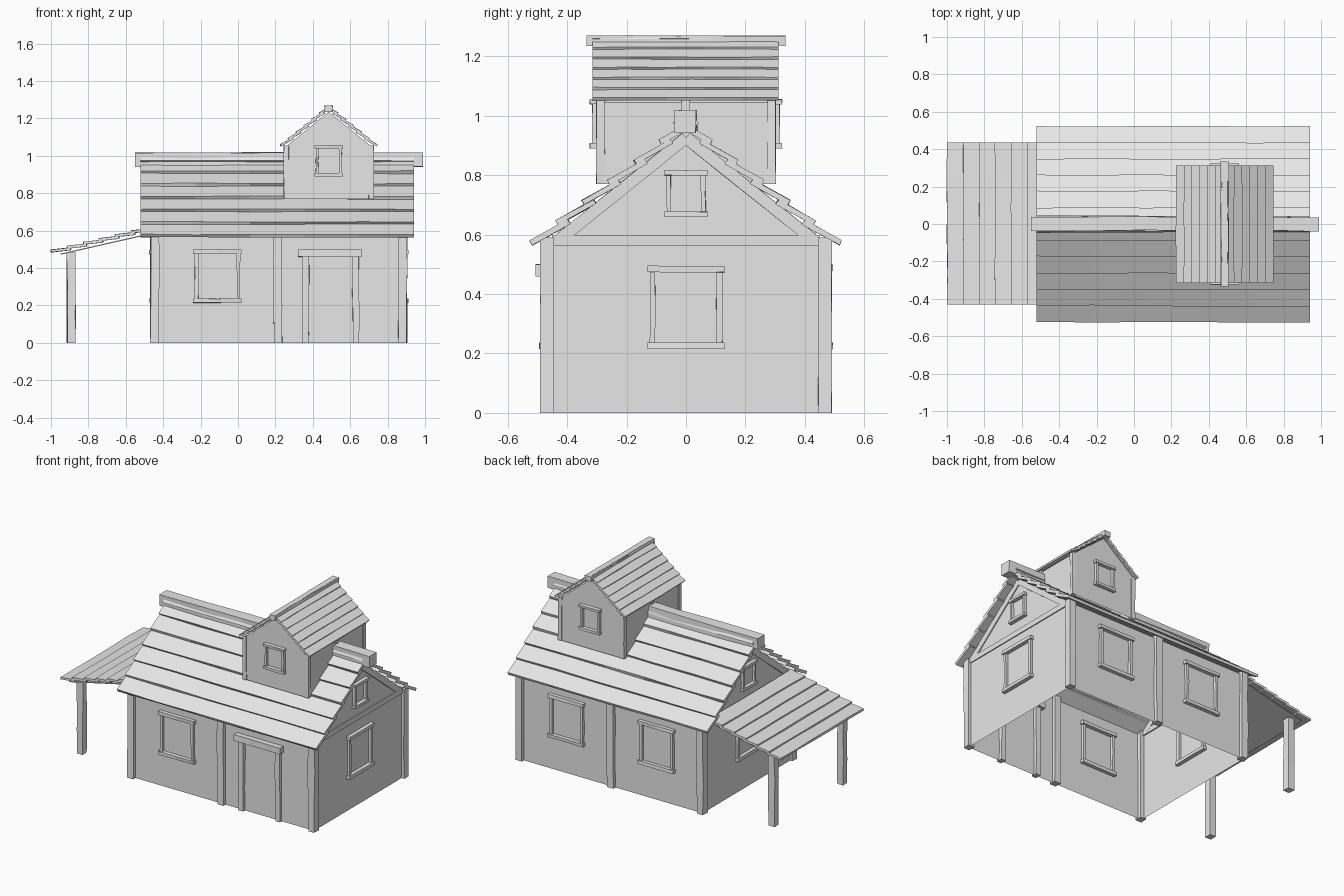
import bpy, bmesh, random
from mathutils import Vector

random.seed(4)
old = bpy.data.objects.get("Cube")
if old:
    bpy.data.objects.remove(old)

grey = bpy.data.materials.new("plain_grey")
grey.use_nodes = True
grey.diffuse_color = (0.8, 0.8, 0.8, 1)
grey.node_tree.nodes["Principled BSDF"].inputs["Base Color"].default_value = (0.8, 0.8, 0.8, 1)


def finish(name, bm):
    bmesh.ops.recalc_face_normals(bm, faces=bm.faces)
    mesh = bpy.data.meshes.new(name)
    bm.to_mesh(mesh)
    bm.free()
    mesh.materials.append(grey)
    obj = bpy.data.objects.new(name, mesh)
    bpy.context.collection.objects.link(obj)
    return obj


def beam(name, a, b, width, height, up=(0, 0, 1), segs=3, wobble=0.003):
    """Slightly uneven timber from a to b; height is measured along up."""
    a, b, up = Vector(a), Vector(b), Vector(up).normalized()
    side = up.cross(b - a).normalized()
    bm = bmesh.new()
    rings = []
    for i in range(segs + 1):
        mid = a.lerp(b, i / segs)
        ring = []
        for s, u in ((-1, -1), (1, -1), (1, 1), (-1, 1)):
            p = mid + side * (s * width / 2 + random.uniform(-wobble, wobble))
            p += up * (u * height / 2 + random.uniform(-wobble, wobble) * 0.4)
            ring.append(bm.verts.new(p))
        rings.append(ring)
    for r, q in zip(rings, rings[1:]):
        for k in range(4):
            bm.faces.new((r[k], r[(k + 1) % 4], q[(k + 1) % 4], q[k]))
    bm.faces.new(rings[0])
    bm.faces.new(rings[-1])
    return finish(name, bm)


def gabled_shell(name, place, t0, t1, half, base, eave, apex):
    """Thin gabled walls, open underneath."""
    outline = [(-half, base), (-half, eave), (0, apex), (half, eave), (half, base)]
    bm = bmesh.new()
    ends = [[bm.verts.new(place(t, u, z)) for u, z in outline] for t in (t0, t1)]
    for e in ends:
        bm.faces.new(e)
    for k in range(4):
        bm.faces.new((ends[0][k], ends[0][k + 1], ends[1][k + 1], ends[1][k]))
    return finish(name, bm)


def planks(name, place, t0, t1, start, step, size, thick, n=6, wobble=0.003):
    """Overlapping boards climbing a slope."""
    up = Vector(place(0, -size[1], size[0])) - Vector(place(0, 0, 0))
    for i in range(n):
        u = start[0] + step[0] * i + size[0] / 2
        z = start[1] + step[1] * i + size[1] / 2
        beam(f"{name}_{i + 1}", place(t0, u, z), place(t1, u, z),
             Vector(size).length, thick, up, 5, wobble)


def window(name, centre, across, width, height, bar=0.022):
    """Four-piece frame set through the wall."""
    c, ax, z = Vector(centre), Vector(across), Vector((0, 0, 1))
    for label, s in (("sill", -1), ("lintel", 1)):
        m = c + z * s * (height - bar) / 2
        beam(f"{name}_{label}", m - ax * width / 2, m + ax * width / 2, 0.05, bar, z, 2, 0.002)
    for label, s in (("jamb_a", -1), ("jamb_b", 1)):
        m = c + ax * s * (width / 2 - bar * 0.8)
        beam(f"{name}_{label}", m - z * (height / 2 - bar), m + z * (height / 2 - bar),
             bar * 0.85, 0.035, ax.cross(z), 2, 0.002)


def main(t, u, z):
    return (t, u, z)


def dormer(t, u, z):
    return (0.485 + u, t, z)


def lean_to(t, u, z):
    return (u, t, z)


X0, X1, Y = -0.45, 0.885, 0.468
AX, AY = (1, 0, 0), (0, 1, 0)

# House walls and posts
gabled_shell("house_walls", main, X0, X1, Y, 0, 0.575, 0.95)
for label, y in (("front", -Y), ("back", Y)):
    for place, x in (("right", X0 + 0.005), ("middle", 0.213), ("left", X1 - 0.005)):
        beam(f"{label}_{place}_post", (x, y, 0), (x, y, 0.59), 0.046, 0.046, AY)

# Gable trim and end windows
for label, x in (("right", X0), ("left", X1)):
    beam(f"{label}_gable_tie", (x, -0.45, 0.58), (x, 0.45, 0.58), 0.014, 0.034, wobble=0.001)
    for s in (-1, 1):
        beam(f"{label}_gable_board", (x, s * 0.43, 0.58), (x, 0, 0.926), 0.04, 0.014, AX, 2, 0.001)
    window(f"{label}_wall_window", (x, 0, 0.355), AY, 0.26, 0.28)
    window(f"{label}_gable_window", (x, 0, 0.738), AY, 0.145, 0.158, 0.018)

# Front and back windows
for label, x, y in (("front", -0.11, -Y), ("back_left", 0.54, Y), ("back_right", -0.12, Y)):
    window(f"{label}_window", (x, y, 0.357), AX, 0.26, 0.285)

# Door frame
for label, x in (("right", 0.362), ("left", 0.63)):
    beam(f"door_{label}_jamb", (x, -Y, 0), (x, -Y, 0.465), 0.034, 0.042, AY)
beam("door_lintel", (0.32, -Y, 0.48), (0.66, -Y, 0.48), 0.074, 0.04)

# Main roof
for label, s in (("front", -1), ("back", 1)):
    planks(f"{label}_roof_plank", main, -0.52, 0.94, (s * 0.52, 0.572),
           (-s * 0.087, 0.068), (-s * 0.125, 0.07), 0.018, wobble=0.004)
beam("ridge_beam", (-0.55, 0, 0.98), (0.99, 0, 0.98), 0.075, 0.075, segs=5, wobble=0.006)

# Cross dormer
gabled_shell("dormer_walls", dormer, -0.298, 0.298, 0.235, 0.77, 1.045, 1.235)
for x in (0.258, 0.712):
    for label, y in (("front", -0.288), ("middle", 0), ("back", 0.288)):
        beam(f"dormer_{label}_post", (x, y, 0.77), (x, y, 1.055), 0.028, 0.028, AY, wobble=0.002)
for label, y in (("front", -0.298), ("back", 0.298)):
    window(f"dormer_{label}_window", (0.485, y, 0.973), AX, 0.152, 0.165, 0.017)
for label, s in (("right", -1), ("left", 1)):
    planks(f"dormer_{label}_plank", dormer, -0.315, 0.312, (s * 0.258, 1.056),
           (-s * 0.042, 0.034), (-s * 0.066, 0.038), 0.012, wobble=0.002)
beam("dormer_ridge", (0.485, -0.335, 1.252), (0.485, 0.335, 1.252), 0.042, 0.034)

# Lean-to roof on two posts
planks("lean_to_plank", lean_to, -0.43, 0.435, (-1, 0.491), (0.086, 0.0205), (0.105, 0.012), 0.015)
beam("lean_to_underside", (-0.95, 0, 0.474), (-0.46, 0, 0.585), 0.82, 0.006, segs=1, wobble=0)
for label, y in (("front", -0.36), ("back", 0.36)):
    beam(f"lean_to_{label}_post", (-0.892, y, 0), (-0.892, y, 0.482), 0.046, 0.046, AY)
